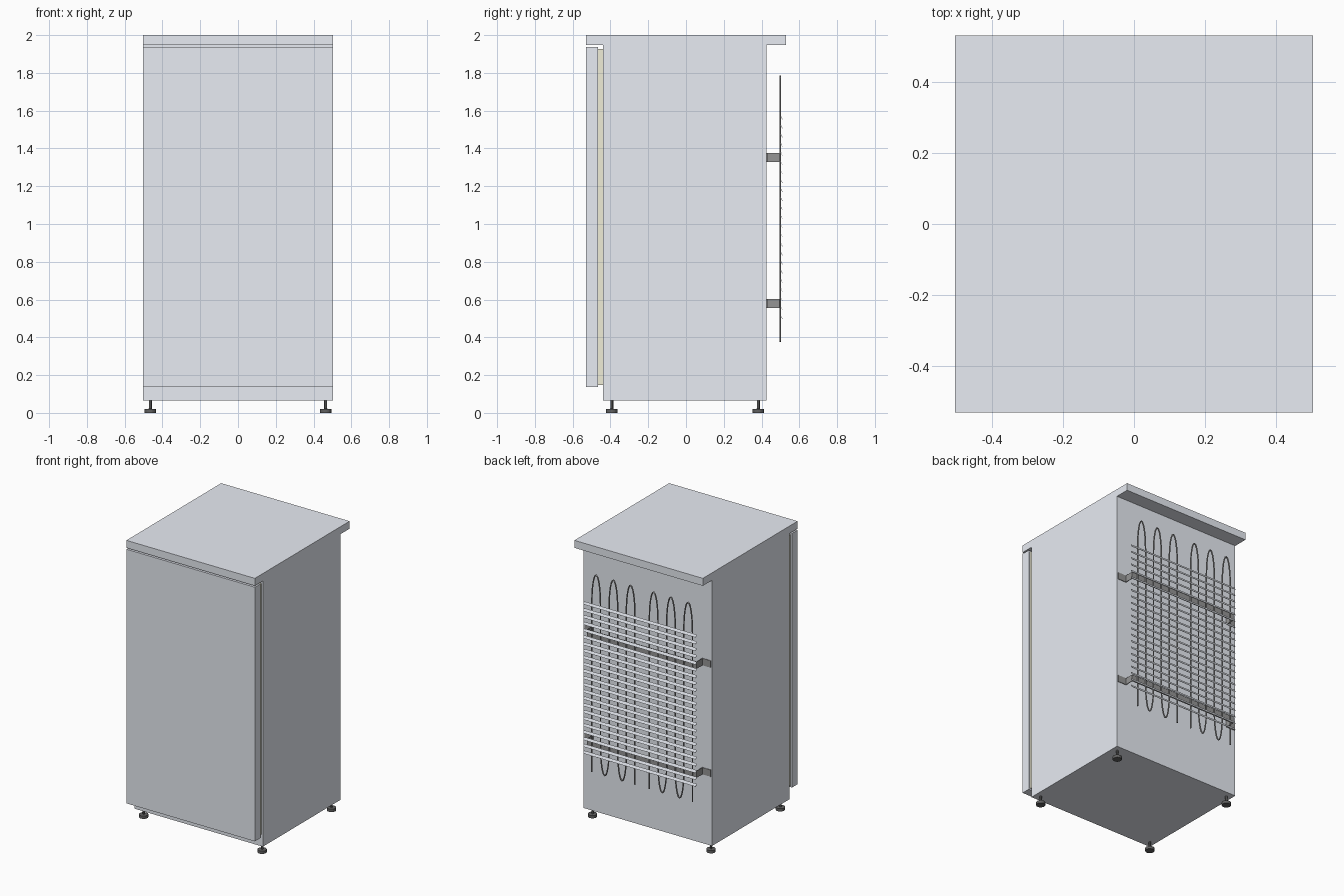
import bpy, bmesh, math

if "Cube" in bpy.data.objects:
    bpy.data.objects.remove(bpy.data.objects["Cube"])

W = 0.503  # half width of cabinet and door


def material(name, color):
    m = bpy.data.materials.new(name)
    m.diffuse_color = color
    m.use_nodes = True
    m.node_tree.nodes["Principled BSDF"].inputs["Base Color"].default_value = m.diffuse_color
    return m


WHITE = material("white_enamel", (0.81, 0.84, 0.90, 1))
STEEL = material("bracket_steel", (0.3, 0.3, 0.3, 1))
DARK = material("dark_metal", (0.12, 0.12, 0.12, 1))
CREAM = material("cream_rubber", (0.87, 0.85, 0.68, 1))


def finish(name, bm, mat):
    bmesh.ops.recalc_face_normals(bm, faces=bm.faces)
    me = bpy.data.meshes.new(name)
    bm.to_mesh(me)
    bm.free()
    ob = bpy.data.objects.new(name, me)
    bpy.context.collection.objects.link(ob)
    me.materials.append(mat)
    return ob


def add_prism(bm, profile, x0, x1):
    """Extrude a (y, z) profile along x."""
    face = bm.faces.new([bm.verts.new((x0, y, z)) for y, z in profile])
    out = bmesh.ops.extrude_face_region(bm, geom=[face])
    moved = [v for v in out["geom"] if isinstance(v, bmesh.types.BMVert)]
    bmesh.ops.translate(bm, verts=moved, vec=(x1 - x0, 0, 0))


def box(y0, y1, z0, z1):
    return [(y0, z0), (y1, z0), (y1, z1), (y0, z1)]


def prism(name, profile, half, mat):
    bm = bmesh.new()
    add_prism(bm, profile, -half, half)
    return finish(name, bm, mat)


# Cabinet with overhanging worktop
prism("cabinet", [(-0.44, 0.066), (0.427, 0.066), (0.427, 1.947), (0.53, 1.947),
                  (0.53, 2.0), (-0.53, 2.0), (-0.53, 1.947), (-0.44, 1.947)], W, WHITE)

# Door and its seal
prism("door", box(-0.53, -0.467, 0.138, 1.937), W, WHITE)
prism("door_seal", box(-0.467, -0.44, 0.148, 1.927), W - 0.012, CREAM)


# Levelling feet, each lathed from (radius, z) points
def foot(name, x, y):
    pts = [(0, 0), (0.03, 0), (0.03, 0.02), (0.008, 0.022), (0.008, 0.07)]
    bm = bmesh.new()
    vs = [bm.verts.new((r, 0, z)) for r, z in pts]
    es = [bm.edges.new(p) for p in zip(vs, vs[1:])]
    bmesh.ops.spin(bm, geom=vs + es, cent=(0, 0, 0), axis=(0, 0, 1),
                   angle=2 * math.pi, steps=20)
    bmesh.ops.remove_doubles(bm, verts=bm.verts, dist=1e-5)
    ob = finish(name, bm, DARK)
    ob.location = (x, y, 0)
    for p in ob.data.polygons:
        p.use_smooth = False


for sx, side in ((-1, "left"), (1, "right")):
    foot("front_foot_" + side, sx * 0.464, -0.393)
    foot("rear_foot_" + side, sx * 0.464, 0.383)


# Condenser pipe: two mirrored serpentines with long rounded bends
def serpentine(name, s):
    legs = [0.394 - 0.0675 * i for i in range(6)]
    top, bottom, h = 1.782, 0.38, 0.2
    end = 0.38
    path = [(legs[0], end)]
    for i in range(5):
        mid = (legs[i] + legs[i + 1]) / 2
        r = (legs[i] - legs[i + 1]) / 2
        up = i % 2 == 0
        for k in range(13):
            a = math.pi * k / 12
            dz = h * math.sin(a)
            path.append((mid + r * math.cos(a),
                         top - h + dz if up else bottom + h - dz))
    path.append((legs[-1], end))
    cu = bpy.data.curves.new(name, "CURVE")
    cu.dimensions = "3D"
    cu.bevel_depth = 0.005
    cu.bevel_resolution = 1
    cu.use_fill_caps = True
    sp = cu.splines.new("POLY")
    sp.points.add(len(path) - 1)
    for p, (x, z) in zip(sp.points, path):
        p.co = (s * x - 0.006, 0.499, z, 1)
    cu.materials.append(STEEL)
    bpy.context.collection.objects.link(bpy.data.objects.new(name, cu))


serpentine("condenser_pipe_left", -1)
serpentine("condenser_pipe_right", 1)

# Slanted condenser fins
bm = bmesh.new()
for i in range(23):
    z = 0.498 + i * 0.048
    add_prism(bm, [(0.501, z + 0.018), (0.5025, z + 0.019), (0.511, z + 0.001), (0.5095, z)],
              -0.435, 0.447)
finish("condenser_fins", bm, WHITE)

# Hat-shaped brackets: flange on the cabinet, leg outwards, bar across
t = 0.004
for name, z0, z1 in (("lower_bracket", 0.555, 0.603), ("upper_bracket", 1.327, 1.376)):
    bm = bmesh.new()
    add_prism(bm, box(0.494 - t, 0.494, z0, z1), -0.43, 0.43)
    for s in (-1, 1):
        add_prism(bm, box(0.427, 0.494, z0, z1), s * (0.43 - t), s * 0.43)
        add_prism(bm, box(0.427, 0.427 + t, z0, z1), s * 0.43, s * 0.495)
    finish(name, bm, STEEL)
